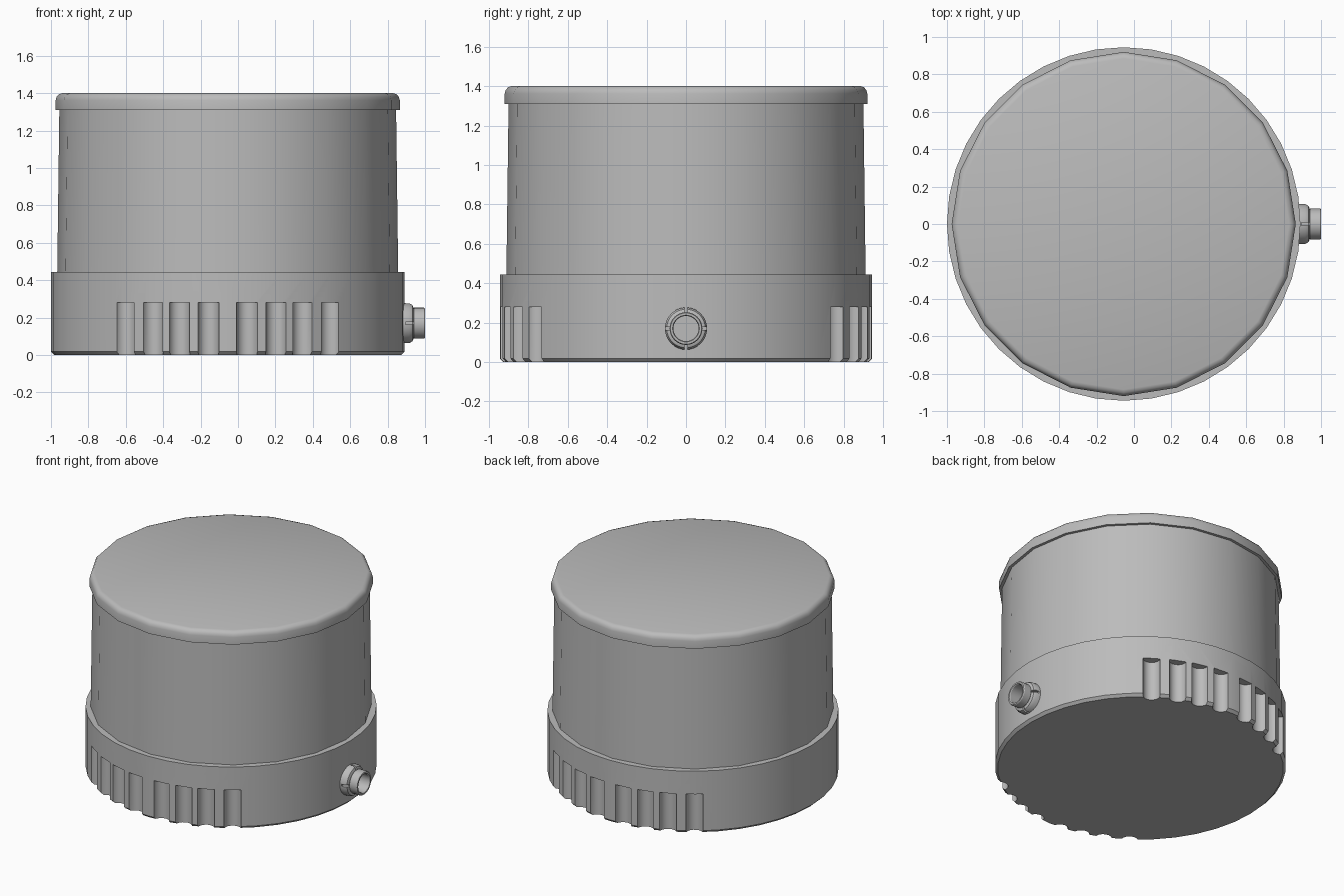
import bpy
import bmesh
from math import cos, sin, pi, radians
from mathutils import Matrix, Vector

cube = bpy.data.objects.get("Cube")
if cube:
    bpy.data.objects.remove(cube)

grey = bpy.data.materials.new("grey plastic")
grey.use_nodes = True
grey.diffuse_color = (0.5, 0.5, 0.5, 1)
grey.node_tree.nodes["Principled BSDF"].inputs["Base Color"].default_value = grey.diffuse_color

CX = -0.055        # axis of the housing
BASE_R = 0.945
PORT_Z = 0.17


def add_object(name, bm):
    bmesh.ops.recalc_face_normals(bm, faces=bm.faces)
    mesh = bpy.data.meshes.new(name)
    bm.to_mesh(mesh)
    bm.free()
    mesh.materials.append(grey)
    obj = bpy.data.objects.new(name, mesh)
    bpy.context.collection.objects.link(obj)
    return obj


def lathe(name, profile, sides, matrix, closed=False):
    """Turn (radius, height) points around z; cap the ends or close the loop."""
    bm = bmesh.new()
    rings = []
    for r, h in profile:
        angles = [2 * pi * i / sides for i in range(sides)]
        rings.append([bm.verts.new(matrix @ Vector((r * cos(a), r * sin(a), h))) for a in angles])
    pairs = list(zip(rings, rings[1:]))
    if closed:
        pairs.append((rings[-1], rings[0]))
    else:
        bm.faces.new(rings[0])
        bm.faces.new(rings[-1])
    for low, high in pairs:
        for i in range(sides):
            j = (i + 1) % sides
            bm.faces.new((low[i], low[j], high[j], high[i]))
    return add_object(name, bm)


def cut(obj, cutter):
    """Subtract the cutter, keep the result and drop the helper."""
    cutter.hide_render = True
    mod = obj.modifiers.new("cut", "BOOLEAN")
    mod.operation = "DIFFERENCE"
    mod.solver = "EXACT"
    mod.object = cutter
    graph = bpy.context.evaluated_depsgraph_get()
    mesh = bpy.data.meshes.new_from_object(obj.evaluated_get(graph))
    obj.modifiers.clear()
    obj.data = mesh
    bpy.data.objects.remove(cutter)


upright = Matrix.Translation((CX, 0, 0))
sideways = Matrix.Translation((0, 0, PORT_Z)) @ Matrix.Rotation(pi / 2, 4, "Y")

# Base ring with a small chamfer underneath
base = lathe("base", [(0.927, 0), (BASE_R, 0.018), (BASE_R, 0.445)], 40, upright)

# Grip flutes on the front and the back
bm = bmesh.new()
for facing in (-90, 90):
    for offset in (6.3, 15.9, 25.1, 35.6):
        for side in (-1, 1):
            a = radians(facing + side * offset)
            place = Matrix.Translation((CX + BASE_R * cos(a), BASE_R * sin(a), 0.09))
            bmesh.ops.create_cone(bm, cap_ends=True, segments=16, radius1=0.057,
                                  radius2=0.057, depth=0.38, matrix=place)
cut(base, add_object("flute_cutter", bm))

# Tapered drum and rounded lid
drum = lathe("drum", [(0.912, 0.4), (0.9, 1.33)], 20, upright)
lid = lathe("lid", [(0.92, 1.31), (0.92, 1.362), (0.915, 1.38), (0.903, 1.394), (0.885, 1.4)],
            20, upright)

# Side port: slotted collar and hollow spout
collar = lathe("port_collar", [(0.07, 0.86), (0.107, 0.86), (0.107, 0.915), (0.098, 0.932),
                               (0.086, 0.938), (0.07, 0.938)], 32, sideways, closed=True)
bm = bmesh.new()
for size in ((0.1, 0.014, 0.3), (0.1, 0.3, 0.014)):
    place = Matrix.Translation((0.945, 0, PORT_Z)) @ Matrix.Diagonal((*size, 1))
    bmesh.ops.create_cube(bm, size=1, matrix=place)
# The two slot boxes cross, so cut them one after the other
slots = add_object("slot_cutter", bm)
slots.data.update()
parts = []
for k in range(2):
    bm = bmesh.new()
    bm.from_mesh(slots.data)
    bm.verts.ensure_lookup_table()
    drop = bm.verts[8:] if k == 0 else bm.verts[:8]
    bmesh.ops.delete(bm, geom=list(drop), context="VERTS")
    parts.append(add_object("slot_cutter_part", bm))
bpy.data.objects.remove(slots)
for part in parts:
    cut(collar, part)

spout = lathe("port_spout", [(0.072, 0.87), (0.072, 0.932), (0.083, 0.942), (0.083, 0.994),
                             (0.079, 1.0), (0.068, 1.0), (0.064, 0.994), (0.064, 0.91)],
              32, sideways)

# Smooth shading with crisp edges
bpy.ops.object.select_all(action="DESELECT")
for obj in (base, drum, lid, collar, spout):
    obj.select_set(True)
bpy.context.view_layer.objects.active = base
bpy.ops.object.shade_smooth_by_angle(angle=radians(32))
